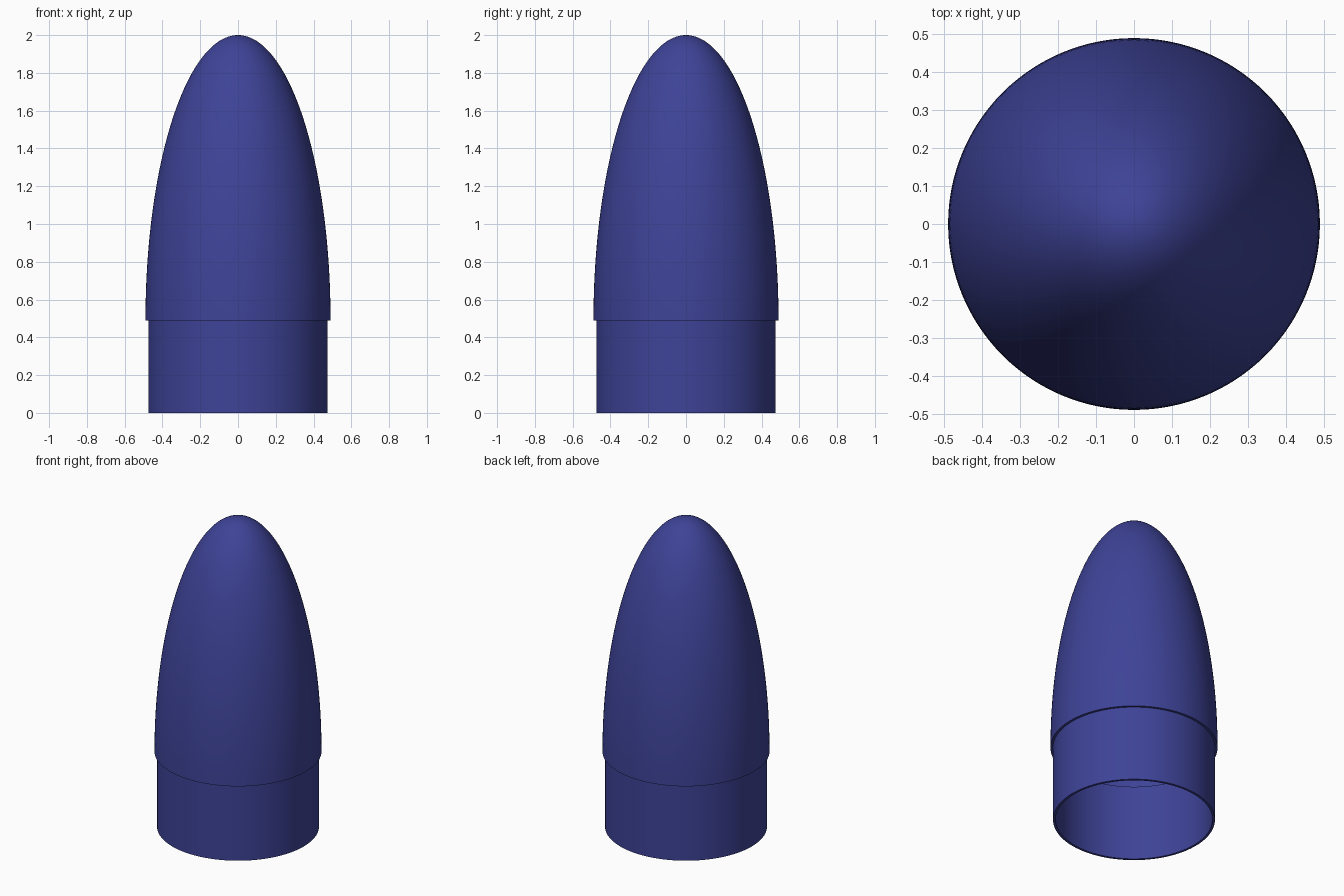
import bpy, bmesh, math

if "Cube" in bpy.data.objects:
    bpy.data.objects.remove(bpy.data.objects["Cube"])

SEGMENTS = 128
WALL = 0.015      # shell thickness
R = 0.49          # cone base radius
SEAM = 0.488      # height where the cone meets the shoulder

blue = bpy.data.materials.new("deep blue")
blue.diffuse_color = (0.048, 0.056, 0.31, 1)
blue.use_nodes = True
blue.node_tree.nodes["Principled BSDF"].inputs["Base Color"].default_value = blue.diffuse_color


def lathe(name, profile, closed):
    """Spin an (r, z) profile around the z axis."""
    bm = bmesh.new()
    verts = [bm.verts.new((r, 0, z)) for r, z in profile]
    pairs = list(zip(verts, verts[1:]))
    if closed:
        pairs.append((verts[-1], verts[0]))
    edges = [bm.edges.new(p) for p in pairs]
    bmesh.ops.spin(bm, geom=verts + edges, cent=(0, 0, 0), axis=(0, 0, 1),
                   angle=math.tau, steps=SEGMENTS)
    bmesh.ops.remove_doubles(bm, verts=bm.verts, dist=1e-5)
    bmesh.ops.recalc_face_normals(bm, faces=bm.faces)
    mesh = bpy.data.meshes.new(name)
    bm.to_mesh(mesh)
    bm.free()
    mesh.materials.append(blue)
    obj = bpy.data.objects.new(name, mesh)
    bpy.context.collection.objects.link(obj)
    bpy.ops.object.select_all(action='DESELECT')
    obj.select_set(True)
    bpy.context.view_layer.objects.active = obj
    bpy.ops.object.shade_smooth_by_angle(angle=math.radians(35))
    return obj


def ellipse(radius, height, steps=48):
    """Quarter ellipse from the seam up to the tip."""
    pts = []
    for i in range(steps + 1):
        a = math.pi / 2 * i / steps
        r = radius * math.cos(a) if i < steps else 0.0
        pts.append((r, SEAM + height * math.sin(a)))
    return pts


# Hollow elliptical nose cone
outer = ellipse(R, 2 - SEAM)
inner = ellipse(R - WALL, 2 - SEAM - WALL)
lathe("nose_cone", inner[::-1] + outer, closed=False)

# Open shoulder tube below the cone
ro, ri = R - WALL, R - 2 * WALL
lathe("shoulder_tube", [(ro, 0), (ro, SEAM), (ri, SEAM), (ri, 0)], closed=True)
